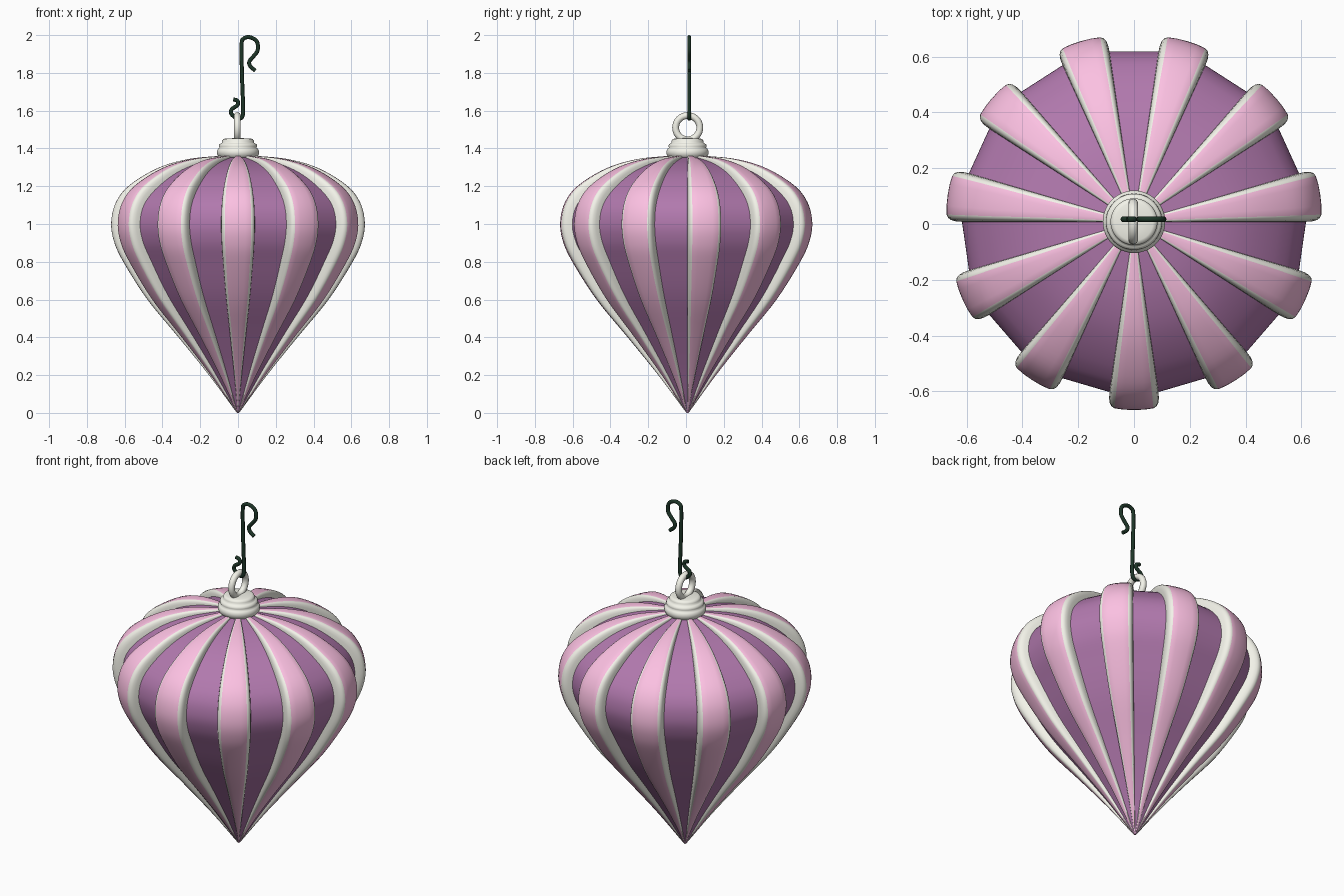
import bpy, bmesh, math
from mathutils import Vector

if "Cube" in bpy.data.objects:
    bpy.data.objects.remove(bpy.data.objects["Cube"])

CY = 0.008   # the ornament's axis sits slightly behind y = 0
RIBS = 11


def material(name, rgb):
    m = bpy.data.materials.new(name)
    m.diffuse_color = (*rgb, 1)
    m.use_nodes = True
    m.node_tree.nodes["Principled BSDF"].inputs["Base Color"].default_value = m.diffuse_color
    return m


pink = material("pink", (0.97, 0.53, 0.76))
purple = material("purple", (0.44, 0.19, 0.42))
white = material("white", (0.90, 0.90, 0.82))
green = material("dark_green", (0.012, 0.035, 0.02))


def catmull(pts, n):
    """Smooth curve through pts, n samples per span."""
    p = [Vector(q) for q in pts]
    p = [2 * p[0] - p[1]] + p + [2 * p[-1] - p[-2]]
    out = []
    for i in range(1, len(p) - 2):
        a, b, c, d = p[i - 1:i + 3]
        for k in range(n):
            t = k / n
            out.append(0.5 * (2 * b + (c - a) * t + (2 * a - 5 * b + 4 * c - d) * t * t
                              + (3 * b - a - 3 * c + d) * t ** 3))
    return out + [p[-2]]


def make_object(name, bm, mats, angle=50):
    bmesh.ops.recalc_face_normals(bm, faces=bm.faces)
    me = bpy.data.meshes.new(name)
    bm.to_mesh(me)
    bm.free()
    for m in mats:
        me.materials.append(m)
    ob = bpy.data.objects.new(name, me)
    bpy.context.collection.objects.link(ob)
    bpy.ops.object.select_all(action='DESELECT')
    ob.select_set(True)
    bpy.context.view_layer.objects.active = ob
    bpy.ops.object.shade_smooth_by_angle(angle=math.radians(angle))
    return ob


def skin(bm, rings, mat_of=lambda j: 0):
    """Bridge a stack of closed rings and cap both ends."""
    rows = [[bm.verts.new(v) for v in r] for r in rings]
    n = len(rows[0])
    for a, b in zip(rows, rows[1:]):
        for j in range(n):
            k = (j + 1) % n
            bm.faces.new((a[j], a[k], b[k], b[j])).material_index = mat_of(j)
    bm.faces.new(rows[0])
    bm.faces.new(rows[-1])


# Body: 22 columns, every other one raised as a rounded pink rib with white flanks
outer = catmull([(0.006, 0.0), (0.155, 0.2), (0.317, 0.4), (0.482, 0.6), (0.61, 0.8),
                 (0.66, 0.91), (0.674, 1.01), (0.649, 1.115), (0.578, 1.205),
                 (0.43, 1.295), (0.27, 1.343), (0.09, 1.362)], 5)
half = 180 / (2 * RIBS)
side = [(0, 0), (0.02, 0.4), (0.07, 0.68), (0.15, 0.86), (0.27, 0.955), (0.6, 0.995)]  # inset, lift
section = [(-1, a, l) for a, l in side] + [(0, 1, 1)] + [(1, a, l) for a, l in reversed(side)]
rings = []
for i, p in enumerate(outer):
    tan = (outer[min(i + 1, len(outer) - 1)] - outer[max(i - 1, 0)]).normalized()
    inward = Vector((-tan.y, tan.x))
    depth = 0.058 * min(1, p.x / 0.6)
    widen = 1 + 0.5 * max(0, 1 - p.x / 0.5)   # flanks take more of the rib near the ends
    ring = []
    for k in range(RIBS):
        for sgn, inset, lift in section:
            q = p + inward * depth * (1 - lift)
            a = math.radians(-90 + 360 / RIBS * k + sgn * half * (1 - inset * widen))
            r = max(q.x, 0.003)
            ring.append((r * math.cos(a), CY + r * math.sin(a), max(q.y, 0)))
    rings.append(ring)
colours = [1] * 4 + [0] * 4 + [1] * 4 + [2]
bm = bmesh.new()
skin(bm, rings, lambda j: colours[j % len(section)])
make_object("ribbed_body", bm, [pink, white, purple])

# Cap: three rounded steps
cap = [(0.09, 1.345), (0.105, 1.358), (0.112, 1.372), (0.112, 1.386), (0.106, 1.398),
       (0.098, 1.403), (0.101, 1.411), (0.099, 1.421), (0.091, 1.427), (0.084, 1.430),
       (0.084, 1.440), (0.079, 1.449), (0.068, 1.453), (0.03, 1.454)]
bm = bmesh.new()
skin(bm, [[(r * math.cos(t * math.pi / 24), CY + r * math.sin(t * math.pi / 24), z)
           for t in range(48)] for r, z in cap])
make_object("cap", bm, [white], 80)

# Hanging ring
bpy.ops.mesh.primitive_torus_add(major_radius=0.064, minor_radius=0.018, major_segments=40,
                                 minor_segments=14, location=(-0.003, 0.009, 1.51),
                                 rotation=(0, math.pi / 2, 0))
loop = bpy.context.object
loop.name = "hanging_ring"
loop.data.materials.append(white)
bpy.ops.object.shade_smooth_by_angle(angle=math.radians(60))

# Wire hook
path = catmull([(-0.025, 1.66), (-0.003, 1.652), (-0.002, 1.63), (-0.033, 1.607), (-0.035, 1.583),
                (-0.006, 1.56), (0.02, 1.564), (0.027, 1.61), (0.021, 1.79), (0.019, 1.95),
                (0.030, 1.981), (0.062, 1.989), (0.099, 1.967), (0.104, 1.92), (0.08, 1.885),
                (0.06, 1.86), (0.065, 1.835), (0.092, 1.812)], 5)
rings = []
for i, p in enumerate(path):
    tan = (path[min(i + 1, len(path) - 1)] - path[max(i - 1, 0)]).normalized()
    ring = []
    for k in range(10):
        a = k * math.tau / 10
        u = 0.0105 * math.cos(a)
        ring.append((p.x - tan.y * u, 0.017 + 0.0105 * math.sin(a), p.y + tan.x * u))
    rings.append(ring)
bm = bmesh.new()
skin(bm, rings)
make_object("wire_hook", bm, [green])
